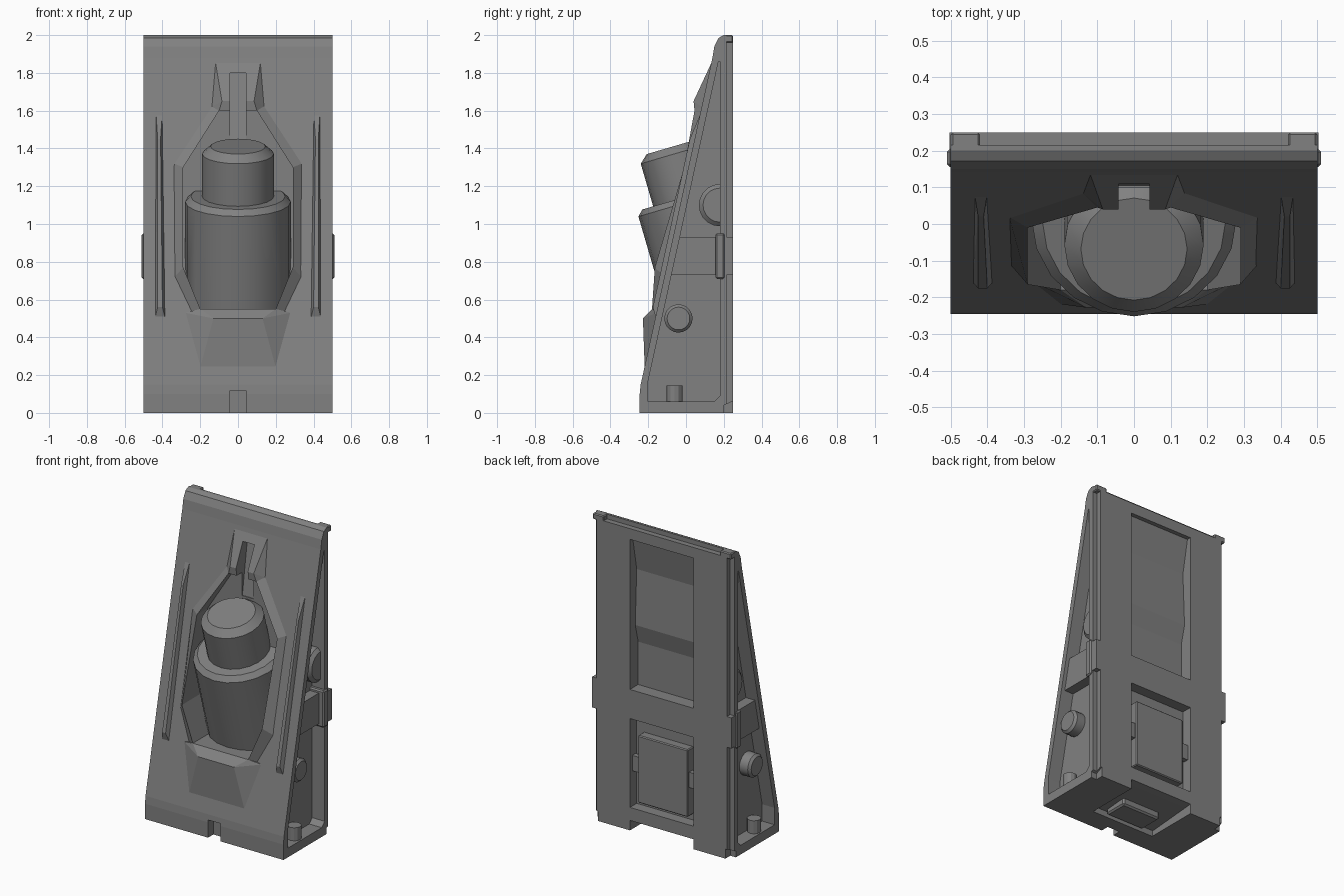
import bpy, bmesh, math
from mathutils import Vector, Matrix

if "Cube" in bpy.data.objects:
    bpy.data.objects.remove(bpy.data.objects["Cube"])

GREY = bpy.data.materials.new("dark_grey")
GREY.diffuse_color = (.22, .22, .22, 1)
GREY.use_nodes = True
GREY.node_tree.nodes["Principled BSDF"].inputs["Base Color"].default_value = GREY.diffuse_color


def panel(z):
    # y of the sloping front face at height z
    return -0.245 + 0.22 * (z - 0.13)


def add(name, bm):
    bmesh.ops.recalc_face_normals(bm, faces=bm.faces)
    me = bpy.data.meshes.new(name)
    bm.to_mesh(me)
    bm.free()
    me.materials.append(GREY)
    ob = bpy.data.objects.new(name, me)
    bpy.context.collection.objects.link(ob)
    return ob


def prism(name, pts, a, b, axis='X'):
    # axis X: pts are (y, z); axis Y: pts are (x, z)
    bm = bmesh.new()
    mk = (lambda p, t: (t, p[0], p[1])) if axis == 'X' else (lambda p, t: (p[0], t, p[1]))
    lo = [bm.verts.new(mk(p, a)) for p in pts]
    hi = [bm.verts.new(mk(p, b)) for p in pts]
    bm.faces.new(lo)
    bm.faces.new(hi)
    n = len(pts)
    for i in range(n):
        j = (i + 1) % n
        bm.faces.new((lo[i], lo[j], hi[j], hi[i]))
    return add(name, bm)


def box(name, x, y, z, bevel=0):
    ob = prism(name, [(y[0], z[0]), (y[1], z[0]), (y[1], z[1]), (y[0], z[1])], min(x), max(x))
    if bevel:
        m = ob.modifiers.new("bevel", 'BEVEL')
        m.width = bevel
        m.segments = 1
    return ob


def hull(name, pts):
    bm = bmesh.new()
    for p in pts:
        bm.verts.new(p)
    bmesh.ops.convex_hull(bm, input=bm.verts[:])
    bmesh.ops.dissolve_limit(bm, angle_limit=0.02, verts=bm.verts[:], edges=bm.edges[:])
    return add(name, bm)


def both(pts):
    return [(s * x, y, z) for x, y, z in pts for s in (1, -1)]


def lathe(name, rings, base, direction, n=20):
    # rings: (radius, distance along the axis)
    bm = bmesh.new()
    loops = [[bm.verts.new((r * math.sin(2 * math.pi * i / n), -r * math.cos(2 * math.pi * i / n), t))
              for i in range(n)] for r, t in rings]
    for a, b in zip(loops, loops[1:]):
        for i in range(n):
            j = (i + 1) % n
            bm.faces.new((a[i], a[j], b[j], b[i]))
    bm.faces.new(loops[0])
    bm.faces.new(loops[-1])
    rot = Vector((0, 0, 1)).rotation_difference(Vector(direction)).to_matrix().to_4x4()
    bm.transform(Matrix.Translation(base) @ rot)
    return add(name, bm)


def boolean(ob, tools, op='DIFFERENCE'):
    for t in tools:
        m = ob.modifiers.new("cut", 'BOOLEAN')
        m.operation = op
        m.object = t
        m.solver = 'EXACT'
    dg = bpy.context.evaluated_depsgraph_get()
    dg.update()
    me = bpy.data.meshes.new_from_object(ob.evaluated_get(dg))
    ob.modifiers.clear()
    ob.data = me


def smooth(ob):
    bpy.ops.object.select_all(action='DESELECT')
    ob.select_set(True)
    bpy.context.view_layer.objects.active = ob
    bpy.ops.object.shade_smooth_by_angle(angle=math.radians(25))


# wedge housing and back plate
body = prism("wedge_housing", [(-.245, 0), (-.245, .1), (-.24, .15), (.14, 1.88), (.15, 1.94), (.172, 1.985),
                               (.2, 2), (.215, 2), (.215, 0)], -.5, .5)
back = box("back_plate", (-.47, .47), (.213, .25), (0, 1.97))

# cutters
half = [(.2, .55), (.29, .77), (.29, 1.3), (.1, 1.6)]
outline = half + [(-x, z) for x, z in reversed(half)]
cavity = prism("cavity_cutter", outline, -.5, .1, 'Y')
slot = prism("slot_cutter", [(-.2, 1.45), (-.2, 1.8), (panel(1.8) + .035, 1.8), (.105, 1.45)], -.042, .042)
upper = prism("upper_back_cutter", [(.3, .92), (.3, 1.9), (.222, 1.9), (.18, 1.68), (.195, 1.32),
                                    (.165, 1.2), (.165, .92)], -.23, .23)
lower = box("lower_back_cutter", (-.23, .23), (.18, .3), (.15, .73))
foot = prism("foot_cutter", [(-.12, -.1), (.3, -.1), (.3, .07), (.2, .06), (-.1, .035)], -.23, .23)
notch = box("notch_cutter", (-.045, .045), (-.3, -.19), (-.1, .115))
recess = [(-.2, .06), (-.2, .17), (.172, 1.86), (.18, 1.86), (.18, .09), (.15, .06)]
sides = [prism("side_cutter", recess, s * .41, s * .6) for s in (1, -1)]
corners = [prism("corner_cutter", [(.2, -.1), (.3, -.1), (.3, .085), (.2, .04)], s * .46, s * .6)
           for s in (1, -1)]
boolean(body, [cavity, slot, upper, lower, foot, notch] + sides + corners)
boolean(back, [upper, lower, foot] + corners)

# raised collar around the front cavity
outer = [(.23, .5), (.335, .72), (.34, 1.32), (.13, 1.64)]
height = [-.18, -.165, -.01, .045]
O = [(x, panel(z) + .002, z) for x, z in outer]
I = [(x, y, z) for (x, z), y in zip(half, height)]
J = [(x, .1, z) for x, y, z in I]
bm = bmesh.new()
rows = [[bm.verts.new(p) for p in r + [(-x, y, z) for x, y, z in reversed(r)]] for r in (O, I, J)]
for a, b in zip(rows, rows[1:]):
    for i in range(8):
        if i != 3:  # top side stays open for the slot
            j = (i + 1) % 8
            bm.faces.new((a[i], a[j], b[j], b[i]))
add("cavity_collar", bm)

# ramp below the cavity and hood above it
hull("lower_ramp", both([(.2, panel(.24) + .002, .24), (.13, -.228, .5), (.2, -.18, .55),
                         (.28, panel(.53) + .002, .53), (.2, -.12, .55)]))
hood = hull("slot_hood", both([(.14, panel(1.62) + .002, 1.62), (.12, panel(1.86) + .002, 1.86),
                               (.085, .04, 1.65), (.1, .045, 1.6), (.1, .09, 1.6)]))
boolean(hood, [slot])

# tilted stepped barrel, trimmed to the cavity
axis = Vector((0, -.28, .96)).normalized()
barrel = lathe("stepped_barrel", [(.28, -.8), (.28, 0), (.25, .03), (.19, .03), (.19, .265), (.145, .305)],
               Vector((0, .017, 1.118)), axis)
trim = prism("trim_cutter", outline, -.5, .11, 'Y')
boolean(barrel, [trim], 'INTERSECT')
smooth(barrel)

for s in (1, -1):
    # long front ridges
    lift = .025
    hull("front_ridge", [(s * x, panel(z) + d, z) for x, z, d in
                         [(.385, .5, .005), (.44, .5, .005), (.4, 1.6, .005), (.435, 1.6, .005),
                          (.4, .56, -lift), (.425, .56, -lift), (.41, 1.45, -lift), (.425, 1.45, -lift)]])
    # details in the side recess
    prism("side_band", [(panel(.73) + .03, .73), (.185, .73), (.185, .93), (panel(.93) + .03, .93)],
          s * .4, s * .475)
    box("side_clamp", (s * .4, s * .51), (.155, .205), (.71, .95), .008)
    box("rear_clamp", (s * .44, s * .503), (.2, .25), (.73, .93))
    smooth(lathe("side_boss", [(.075, 0), (.075, .07), (.06, .085)], Vector((s * .4, -.04, .5)), (s, 0, 0)))
    disc = lathe("side_disc", [(.112, 0), (.112, .05), (.09, .07)], Vector((s * .4, .18, 1.1)), (s, 0, 0))
    keep = box("disc_cutter", (s * .3, s * .6), (-.1, .19), (.9, 1.3))
    boolean(disc, [keep], 'INTERSECT')
    bpy.data.objects.remove(keep)
    smooth(disc)
    smooth(lathe("side_peg", [(.042, 0), (.042, .09)], Vector((s * .45, -.06, .055)), (0, 0, 1), 12))
    # top corner tabs and small latches on the back
    box("top_tab", (s * .42, s * .5), (.2, .25), (1.96, 2), .006)
    box("back_latch", (s * .17, s * .232), (.19, .225), (.38, .48))

# cover in the lower back opening and plate underneath
box("back_cover", (-.18, .18), (.175, .24), (.19, .63), .006)
box("base_plate", (-.14, .14), (-.09, .07), (.005, .06), .01)

for c in [cavity, slot, upper, lower, foot, notch, trim] + sides + corners:
    bpy.data.objects.remove(c)
